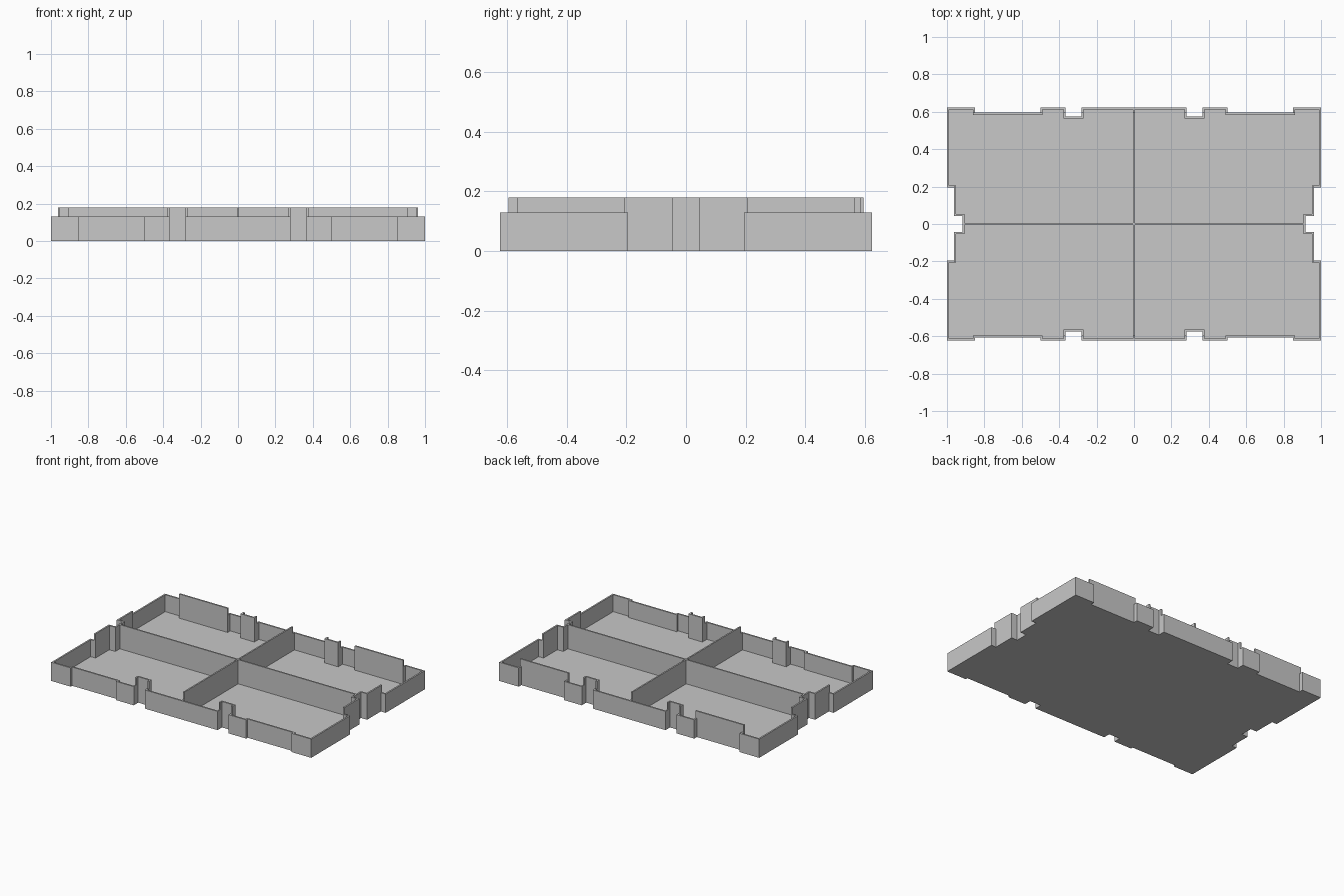
import bpy, bmesh
from mathutils import Vector

if "Cube" in bpy.data.objects:
    bpy.data.objects.remove(bpy.data.objects["Cube"], do_unlink=True)

LOW, TALL, FLOOR, THICK = 0.13, 0.18, 0.012, 0.011
HALF_X, HALF_Y = 1.0, 0.624
LIMIT_X, LIMIT_Y = 0.963, 0.595      # only walls inside this box rise to full height

grey = bpy.data.materials.new("light grey")
grey.use_nodes = True
colour = (0.58, 0.58, 0.58, 1)
grey.diffuse_color = colour
grey.node_tree.nodes["Principled BSDF"].inputs["Base Color"].default_value = colour


def finish(name, bm):
    bmesh.ops.recalc_face_normals(bm, faces=bm.faces[:])
    mesh = bpy.data.meshes.new(name)
    bm.to_mesh(mesh)
    bm.free()
    mesh.materials.append(grey)
    obj = bpy.data.objects.new(name, mesh)
    bpy.context.collection.objects.link(obj)
    return obj


def quarter(recess):
    """Outer outline of one corner, from the middle of a long side to the middle of a short side."""
    return [(0.28, HALF_Y), (0.28, 0.575), (0.365, 0.575), (0.365, HALF_Y),
            (0.5, HALF_Y), (0.5, recess), (0.85, recess), (0.85, HALF_Y),
            (HALF_X, HALF_Y), (HALF_X, 0.195), (LIMIT_X, 0.195),
            (LIMIT_X, 0.043), (0.917, 0.043)]


def inset(poly, t):
    """Offset a counter-clockwise right-angled outline inwards."""
    result = []
    for i, p in enumerate(poly):
        a = (p - poly[i - 1]).normalized()
        b = (poly[(i + 1) % len(poly)] - p).normalized()
        result.append(p + t * Vector((-a.y - b.y, a.x + b.x)))
    return result


def loft(layers, closed):
    """Bridge outlines in order; either cap both ends or join the last to the first."""
    bm = bmesh.new()
    rings = [[bm.verts.new((p.x, p.y, z)) for p in poly] for poly, z in layers]
    pairs = list(zip(rings, rings[1:]))
    if closed:
        pairs.append((rings[-1], rings[0]))
    else:
        bm.faces.new(rings[0])
        bm.faces.new(rings[-1])
    for r, s in pairs:
        for i in range(len(r)):
            bm.faces.new((r[i - 1], r[i], s[i], s[i - 1]))
    return bm


def box(name, size, z0, z1):
    bm = bmesh.new()
    bmesh.ops.create_cube(bm, size=1)
    for v in bm.verts:
        v.co = (v.co.x * size[0], v.co.y * size[1], z1 if v.co.z > 0 else z0)
    return finish(name, bm)


# Outline: the long back side has deeper recesses than the front
front, back = quarter(0.608), quarter(LIMIT_Y)
outer = [Vector((x, -y)) for x, y in front]
outer += [Vector((x, y)) for x, y in reversed(back)]
outer += [Vector((-x, y)) for x, y in back]
outer += [Vector((-x, -y)) for x, y in reversed(front)]
inner = inset(outer, THICK)

# Tray: floor and low outer wall
finish("tray", loft([(outer, 0), (outer, LOW), (inner, LOW), (inner, FLOOR)], False))

# Raised wall sections: the same wall, trimmed to the inner box
bm = loft([(outer, LOW), (outer, TALL), (inner, TALL), (inner, LOW)], True)
for axis, limit in ((Vector((1, 0, 0)), LIMIT_X), (Vector((0, 1, 0)), LIMIT_Y)):
    for side in (-1, 1):
        bmesh.ops.bisect_plane(bm, geom=bm.verts[:] + bm.edges[:] + bm.faces[:],
                               plane_co=axis * side * (limit + 0.0005),
                               plane_no=axis * side, clear_outer=True)
        bmesh.ops.holes_fill(bm, edges=[e for e in bm.edges if e.is_boundary], sides=4)
finish("raised_walls", bm)

# Dividers crossing in the middle
box("long_divider", (1.82, 0.01), FLOOR, TALL)
box("short_divider_lower", (0.01, 2 * (HALF_Y - THICK)), FLOOR, LOW)
box("short_divider_upper", (0.01, 2 * LIMIT_Y), LOW, TALL)
